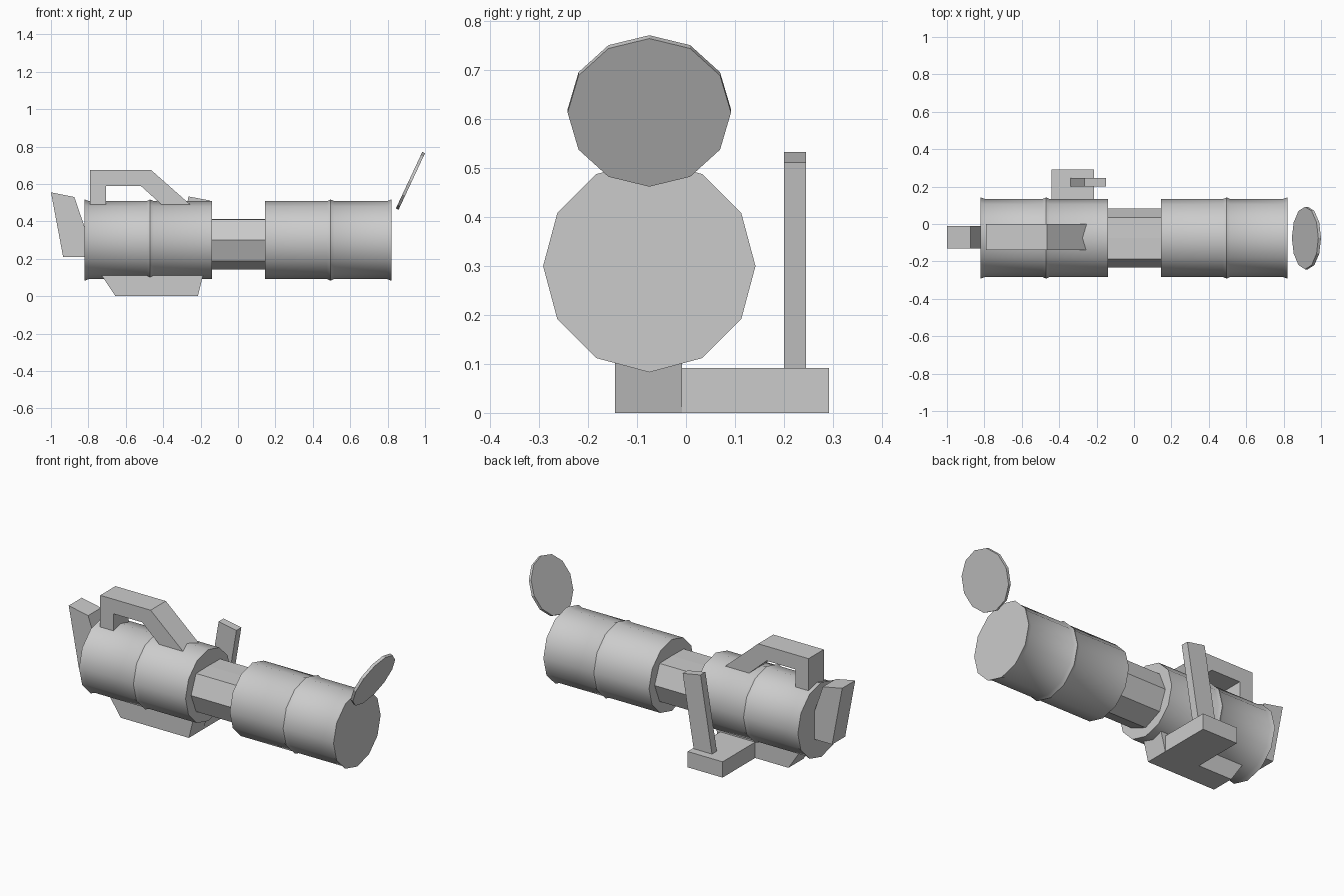
import bpy, bmesh, math
from mathutils import Matrix, Vector

if "Cube" in bpy.data.objects:
    bpy.data.objects.remove(bpy.data.objects["Cube"])

GREY = (0.6, 0.6, 0.6, 1)
mat = bpy.data.materials.new("plain grey")
mat.use_nodes = True
mat.diffuse_color = GREY
mat.node_tree.nodes["Principled BSDF"].inputs["Base Color"].default_value = GREY

AXIS_Y, AXIS_Z = -0.075, 0.30


def finish(name, bm, smooth=None):
    bmesh.ops.recalc_face_normals(bm, faces=bm.faces)
    mesh = bpy.data.meshes.new(name)
    bm.to_mesh(mesh)
    bm.free()
    obj = bpy.data.objects.new(name, mesh)
    bpy.context.collection.objects.link(obj)
    mesh.materials.append(mat)
    if smooth:
        bpy.ops.object.select_all(action="DESELECT")
        obj.select_set(True)
        bpy.context.view_layer.objects.active = obj
        bpy.ops.object.shade_smooth_by_angle(angle=math.radians(smooth))
    return obj


def lathe_x(name, profile, sides=12):
    """Closed tube along x from (x, radius) pairs."""
    bm = bmesh.new()
    rings = []
    for x, r in profile:
        angles = [2 * math.pi * i / sides for i in range(sides)]
        rings.append([bm.verts.new((x, AXIS_Y + r * math.cos(a), AXIS_Z + r * math.sin(a)))
                      for a in angles])
    for a, b in zip(rings, rings[1:]):
        for i in range(sides):
            j = (i + 1) % sides
            bm.faces.new((a[i], a[j], b[j], b[i]))
    bm.faces.new(rings[0])
    bm.faces.new(rings[-1])
    return finish(name, bm, 40)


def slab(name, outline, y0, y1):
    """Side outline of (x, z) points extruded in y."""
    bm = bmesh.new()
    face = bm.faces.new([bm.verts.new((x, y0, z)) for x, z in outline])
    geom = bmesh.ops.extrude_face_region(bm, geom=[face])["geom"]
    moved = [v for v in geom if isinstance(v, bmesh.types.BMVert)]
    bmesh.ops.translate(bm, verts=moved, vec=(0, y1 - y0, 0))
    return finish(name, bm)


# Two barrel halves with flared rims and a thin raised band
for name, inner, band, outer in (("rear_barrel", -0.14, -0.47, -0.82),
                                 ("front_barrel", 0.145, 0.495, 0.82)):
    s = math.copysign(1, outer)
    lathe_x(name, [(inner, 0.208), (band - 0.02 * s, 0.208), (band, 0.217),
                   (band + 0.02 * s, 0.208), (outer - 0.025 * s, 0.208), (outer, 0.217)])

# Octagonal connecting core with a flattened top
core = lathe_x("core", [(-0.16, 0.157), (0.165, 0.157)], 8)
for v in core.data.vertices:
    v.co.z = min(v.co.z, AXIS_Z + 0.113)

# Tilted round flap at the muzzle
bm = bmesh.new()
bmesh.ops.create_cone(bm, cap_ends=True, segments=12, radius1=0.167, radius2=0.167, depth=0.016)
tilt = Vector((-0.906, 0, 0.423)).to_track_quat("Z", "Y").to_matrix().to_4x4()
bmesh.ops.transform(bm, matrix=Matrix.Translation((0.922, AXIS_Y, 0.617)) @ tilt, verts=bm.verts)
finish("muzzle_flap", bm)

# Carrying handle
slab("carry_handle", [(-0.79, 0.45), (-0.79, 0.675), (-0.465, 0.675), (-0.21, 0.45),
                      (-0.365, 0.45), (-0.52, 0.59), (-0.705, 0.59), (-0.705, 0.45)], -0.14, 0)

# Shoulder stock
slab("stock", [(-1.0, 0.555), (-0.875, 0.53), (-0.82, 0.37), (-0.82, 0.21), (-0.935, 0.21)],
     -0.13, -0.01)

# Base, side arm and leaning grip
slab("base", [(-0.735, 0.12), (-0.655, 0), (-0.215, 0), (-0.185, 0.12)], -0.145, -0.008)
slab("side_arm", [(-0.44, 0), (-0.44, 0.092), (-0.215, 0.092), (-0.215, 0)], -0.008, 0.292)
slab("side_grip", [(-0.34, 0.085), (-0.265, 0.533), (-0.15, 0.512), (-0.222, 0.085)], 0.2, 0.245)
